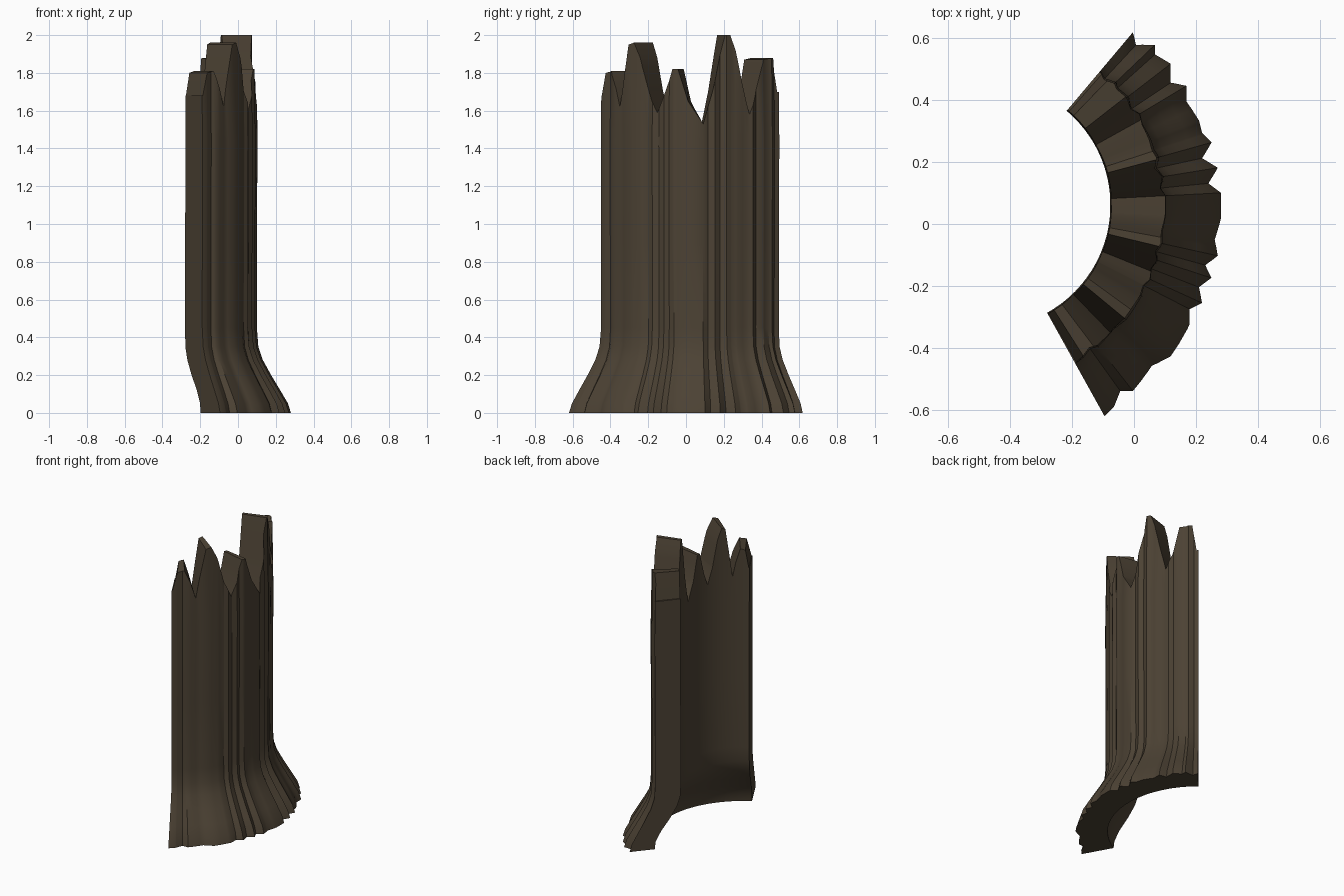
import bpy
import bmesh
from math import atan2, hypot, cos, sin, radians, degrees
from mathutils import Vector

cube = bpy.data.objects.get("Cube")
if cube:
    bpy.data.objects.remove(cube, do_unlink=True)

CENTRE = Vector((-0.473, 0.061, 0))
BASE_RADIUS = 0.735


def lerp_table(table, t):
    """Piecewise linear lookup in a list of (key, value) pairs."""
    if t <= table[0][0]:
        return table[0][1]
    for (a, va), (b, vb) in zip(table, table[1:]):
        if t <= b:
            return va + (vb - va) * (t - a) / (b - a)
    return table[-1][1]


# Bark outline at the foot, in hundredths, from the back end to the front end
foot = [(-1, 61), (0, 57), (6, 57), (6, 54), (11, 51), (11, 45), (16, 44), (16, 39),
        (20, 33), (21, 29), (24, 26), (21, 21), (26, 18), (23, 13), (27, 10), (27, 2),
        (25, -5), (26, -10), (22, -13), (24, -17), (20, -20), (21, -25), (17, -27),
        (17, -32), (11, -42), (5, -45), (-1, -53), (-5, -53), (-7, -58), (-10, -61)]
bark = []
for x, y in foot:
    dx, dy = x / 100 - CENTRE.x, y / 100 - CENTRE.y
    bark.append((degrees(atan2(dy, dx)), hypot(dx, dy)))
bark.sort()

# Splintered top edge: angle in degrees, height
splinters = [(-60.5, 1.68), (-57.5, 1.8), (-53, 1.81), (-49, 1.72), (-46, 1.62),
             (-43, 1.78), (-39.5, 1.95), (-36, 1.96), (-32, 1.88), (-27, 1.7),
             (-22, 1.59), (-18, 1.68), (-13.5, 1.82), (-10.5, 1.82), (-5, 1.65),
             (3, 1.53), (8, 1.7), (13, 1.92), (15, 2.0), (18, 2.0), (21, 1.92),
             (25, 1.74), (29, 1.58), (33, 1.68), (38, 1.87), (46, 1.88), (48.8, 1.7)]

# Wall profile: height, radius
outer_wall = [(0, .745), (.05, .73), (.12, .69), (.2, .643), (.28, .6), (.35, .577),
              (.45, .57), (1.5, .573), (2, .565)]
inner_wall = [(0, .566), (.05, .56), (.12, .525), (.2, .468), (.28, .422), (.35, .4),
              (.45, .397), (1.5, .4), (2, .402)]
heights = [z for z, r in outer_wall[:7]] + [0.9, 1.45]

start, end = bark[0][0], bark[-1][0]
angles = sorted({round(a, 1) for a, v in bark + splinters if start < a < end} | {start, end})

# Wall: one closed cross-section per angle, joined to the next
bm = bmesh.new()
sections = []
for a in angles:
    direction = Vector((cos(radians(a)), sin(radians(a)), 0))
    ridge = lerp_table(bark, a) / BASE_RADIUS - 1
    levels = heights + [lerp_table(splinters, a)]
    inner, outer = [], []
    for z in levels:
        depth = 1 - 0.5 * min(z / 0.5, 1)
        r_out = lerp_table(outer_wall, z) * (1 + ridge * depth)
        r_in = lerp_table(inner_wall, z)
        up = Vector((0, 0, z))
        inner.append(bm.verts.new(CENTRE + direction * r_in + up))
        outer.append(bm.verts.new(CENTRE + direction * r_out + up))
    sections.append((inner, outer))

for (in_a, out_a), (in_b, out_b) in zip(sections, sections[1:]):
    loop_a, loop_b = in_a + out_a[::-1], in_b + out_b[::-1]
    for i in range(len(loop_a)):
        bm.faces.new((loop_a[i - 1], loop_a[i], loop_b[i], loop_b[i - 1]))

# Flat split ends
for inner, outer in (sections[0], sections[-1]):
    for i in range(len(inner) - 1):
        bm.faces.new((inner[i], outer[i], outer[i + 1], inner[i + 1]))
bmesh.ops.recalc_face_normals(bm, faces=bm.faces[:])

mesh = bpy.data.meshes.new("broken_bark_wall")
bm.to_mesh(mesh)
bm.free()
wall = bpy.data.objects.new("broken_bark_wall", mesh)
bpy.context.scene.collection.objects.link(wall)

# Bark colour
brown = (0.072, 0.054, 0.034, 1)
mat = bpy.data.materials.new("dark_bark_brown")
mat.use_nodes = True
mat.diffuse_color = brown
shader = next(n for n in mat.node_tree.nodes if n.type == "BSDF_PRINCIPLED")
shader.inputs["Base Color"].default_value = brown
mesh.materials.append(mat)

# Smooth bark with crisp grooves
bpy.ops.object.select_all(action="DESELECT")
wall.select_set(True)
bpy.context.view_layer.objects.active = wall
bpy.ops.object.shade_smooth_by_angle(angle=radians(35))
